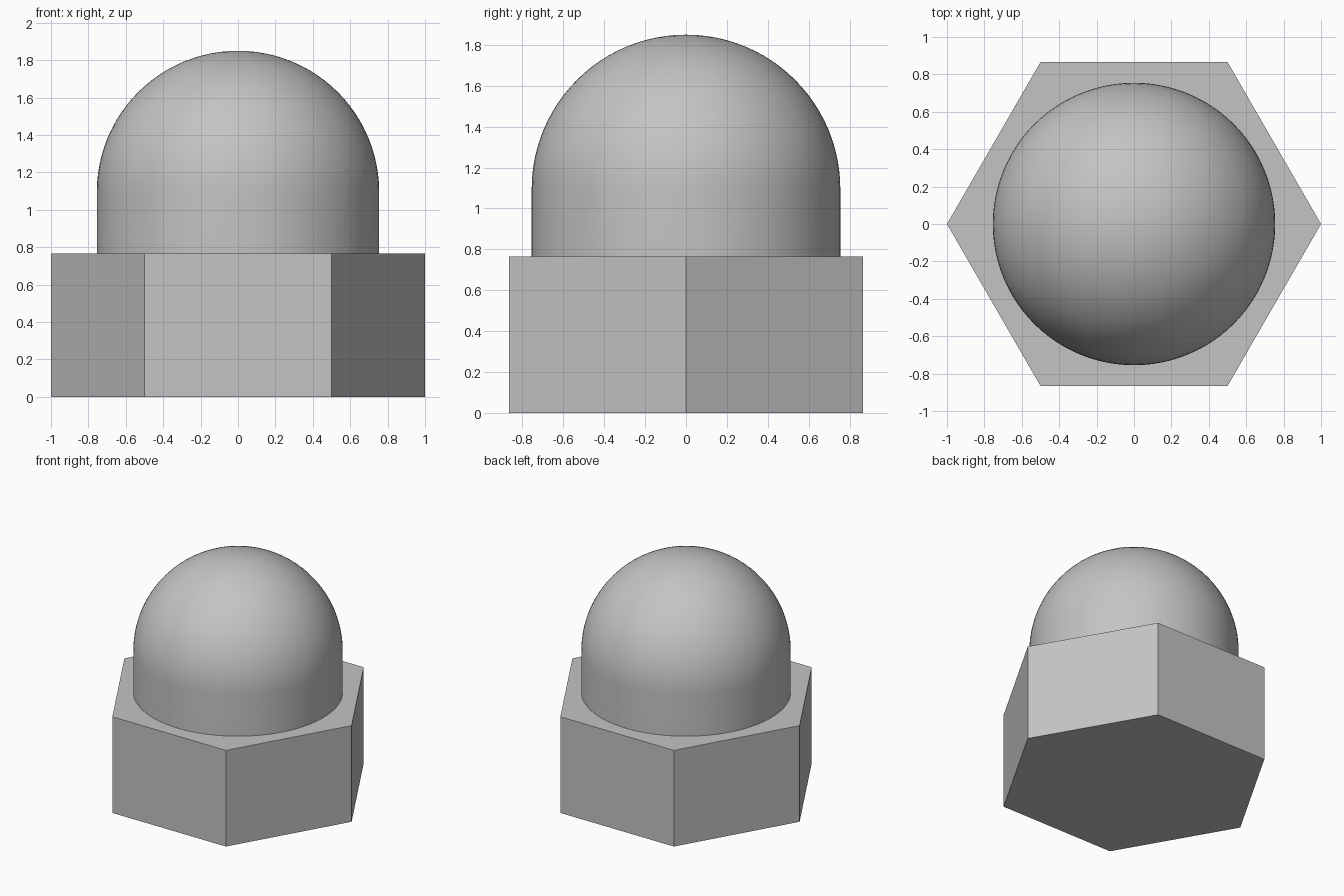
import bpy
import bmesh
from math import cos, sin, pi, radians
from mathutils import Matrix, Vector

HEX_HEIGHT = 0.765
DOME_RADIUS = 0.755
DOME_BASE = 1.095
SEGMENTS = 96
RINGS = 24

cube = bpy.data.objects.get("Cube")
if cube:
    bpy.data.objects.remove(cube, do_unlink=True)

# Plain grey metal
grey = bpy.data.materials.new("grey_metal")
grey.use_nodes = True
colour = (0.55, 0.55, 0.55, 1)
grey.diffuse_color = colour
grey.node_tree.nodes["Principled BSDF"].inputs["Base Color"].default_value = colour


def add_object(name, bm):
    bmesh.ops.recalc_face_normals(bm, faces=bm.faces)
    mesh = bpy.data.meshes.new(name)
    bm.to_mesh(mesh)
    bm.free()
    mesh.materials.append(grey)
    obj = bpy.data.objects.new(name, mesh)
    bpy.context.collection.objects.link(obj)
    return obj


# Hexagonal base with corners on the x axis
bm = bmesh.new()
corners = [bm.verts.new((cos(i * pi / 3), sin(i * pi / 3), 0)) for i in range(6)]
base = bm.faces.new(corners)
top = bmesh.ops.extrude_face_region(bm, geom=[base], use_keep_orig=True)["geom"]
bmesh.ops.translate(bm, vec=(0, 0, HEX_HEIGHT),
                    verts=[v for v in top if isinstance(v, bmesh.types.BMVert)])
add_object("hex_base", bm)

# Domed cap: straight wall and quarter circle, spun around z
bm = bmesh.new()
profile = [Vector((DOME_RADIUS, 0, HEX_HEIGHT))]
for i in range(RINGS + 1):
    a = i * pi / 2 / RINGS
    profile.append(Vector((DOME_RADIUS * cos(a), 0, DOME_BASE + DOME_RADIUS * sin(a))))
verts = [bm.verts.new(p) for p in profile]
edges = [bm.edges.new(pair) for pair in zip(verts, verts[1:])]
bmesh.ops.spin(bm, geom=verts + edges, cent=(0, 0, 0), axis=(0, 0, 1),
               angle=2 * pi, steps=SEGMENTS)
bmesh.ops.remove_doubles(bm, verts=bm.verts, dist=0.0005)
cap = add_object("domed_cap", bm)

# Smooth the cap only
bpy.ops.object.select_all(action="DESELECT")
cap.select_set(True)
bpy.context.view_layer.objects.active = cap
bpy.ops.object.shade_smooth_by_angle(angle=radians(30))
